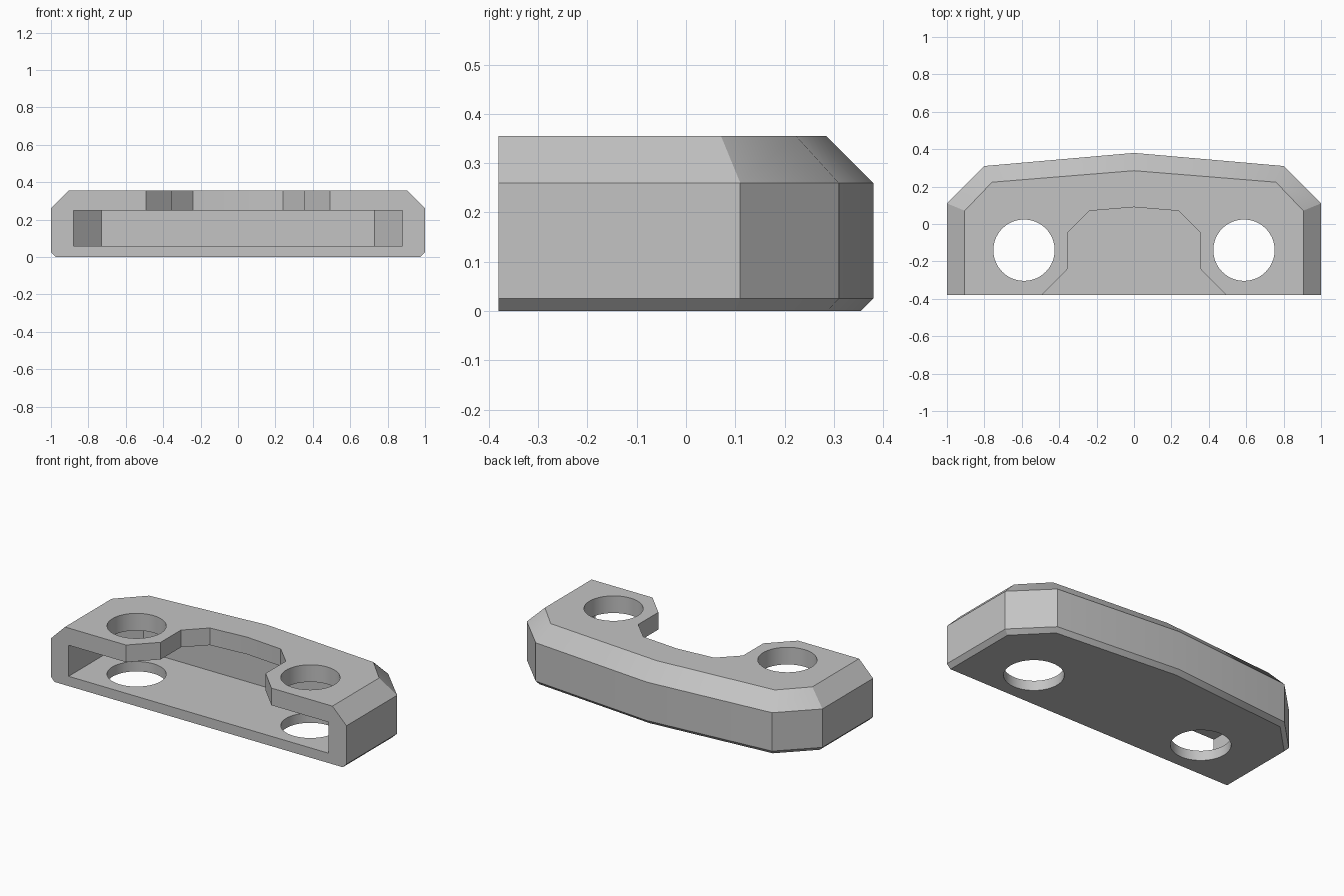
import bpy
import bmesh
import math

cube = bpy.data.objects.get("Cube")
if cube:
    bpy.data.objects.remove(cube, do_unlink=True)

grey = bpy.data.materials.new("plain grey")
grey.use_nodes = True
colour = (0.55, 0.55, 0.55, 1)
grey.diffuse_color = colour
grey.node_tree.nodes["Principled BSDF"].inputs["Base Color"].default_value = colour


def mirrored(half):
    """Closed outline from its +x half, listed front to back."""
    return half + [(-x, y) for x, y in reversed(half) if x > 0]


def loft(name, layers):
    """Solid skinned through (height, outline) layers."""
    bm = bmesh.new()
    rings = [[bm.verts.new((x, y, z)) for x, y in ring] for z, ring in layers]
    bm.faces.new(rings[0])
    bm.faces.new(rings[-1])
    n = len(rings[0])
    for low, high in zip(rings, rings[1:]):
        for i in range(n):
            j = (i + 1) % n
            bm.faces.new((low[i], low[j], high[j], high[i]))
    bmesh.ops.recalc_face_normals(bm, faces=bm.faces)
    mesh = bpy.data.meshes.new(name)
    bm.to_mesh(mesh)
    bm.free()
    mesh.materials.append(grey)
    obj = bpy.data.objects.new(name, mesh)
    bpy.context.collection.objects.link(obj)
    return obj


def cut(target, cutter):
    """Subtract the cutter from the target, then discard it."""
    cutter.hide_render = True
    bpy.context.view_layer.objects.active = target
    mod = target.modifiers.new("cut", 'BOOLEAN')
    mod.operation = 'DIFFERENCE'
    mod.solver = 'EXACT'
    mod.object = cutter
    bpy.ops.object.modifier_apply(modifier=mod.name)
    bpy.data.objects.remove(cutter, do_unlink=True)


def body_outline(d):
    """Body footprint, inset by d on the sides and back only."""
    return mirrored([(1 - d, -0.38), (1 - d, 0.11 - 0.41 * d),
                     (0.8 - 0.43 * d, 0.31 - 0.91 * d), (0, 0.38 - d)])


# Bevelled body
body = loft("bracket_body", [(0, body_outline(0.025)), (0.025, body_outline(0)),
                             (0.26, body_outline(0)), (0.355, body_outline(0.095))])

# Pocket open to the front
pocket = mirrored([(0.88, -0.5), (0.88, -0.02), (0.73, 0.13)])
cut(body, loft("pocket_cutter", [(0.06, pocket), (0.25, pocket)]))

# Notch through the top plate
notch = mirrored([(0.61, -0.5), (0.355, -0.24), (0.355, -0.045), (0.24, 0.07), (0, 0.09)])
cut(body, loft("notch_cutter", [(0.2, notch), (0.5, notch)]))

# Round holes through both plates
for side in (-1, 1):
    circle = [(side * 0.588 + 0.164 * math.cos(a), -0.14 + 0.164 * math.sin(a))
              for a in (math.tau * i / 64 for i in range(64))]
    cut(body, loft("hole_cutter", [(-0.2, circle), (0.6, circle)]))

bpy.ops.object.select_all(action='DESELECT')
body.select_set(True)
bpy.context.view_layer.objects.active = body
bpy.ops.object.shade_smooth_by_angle(angle=math.radians(30))
